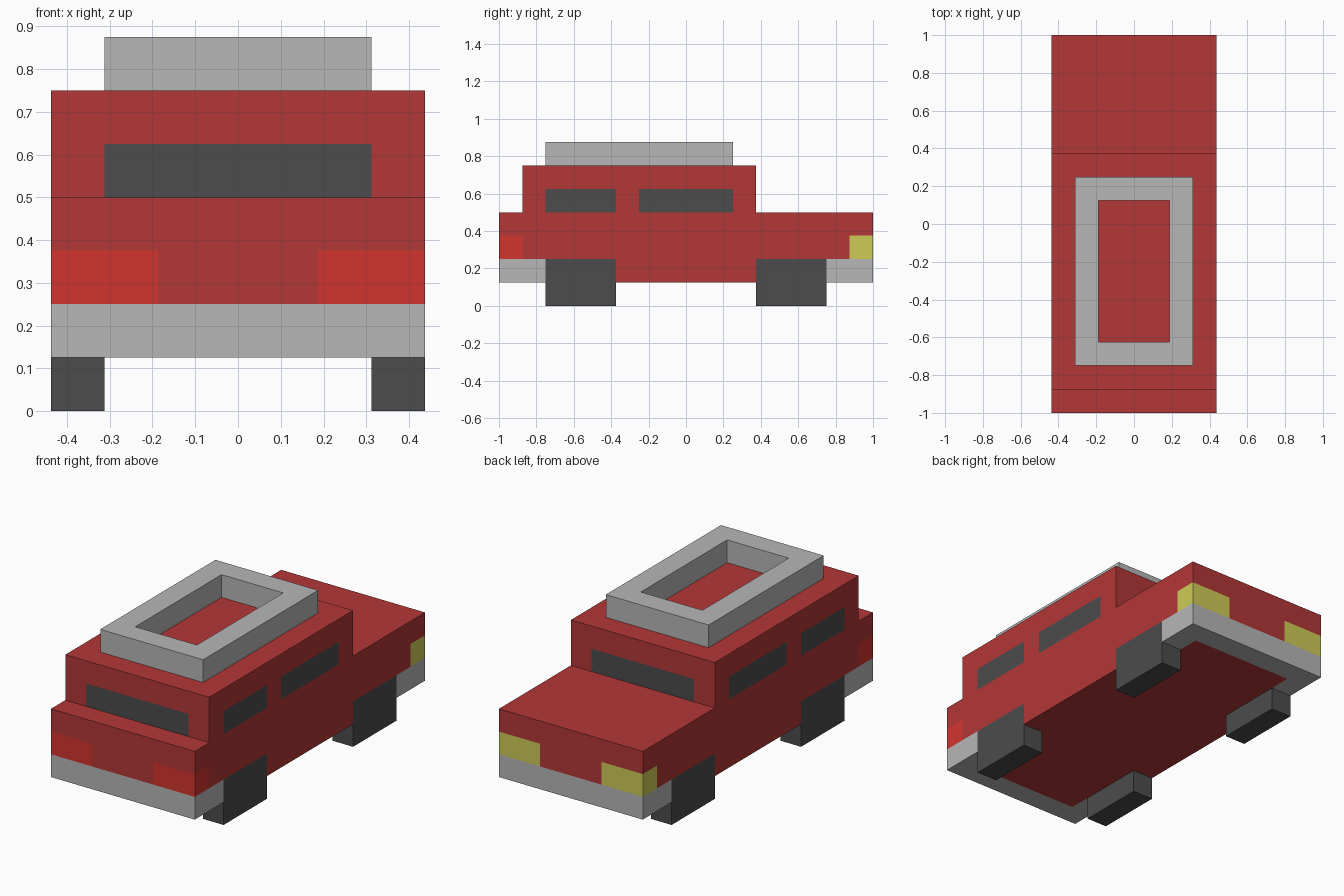
import bpy, bmesh
from mathutils import Vector

if "Cube" in bpy.data.objects:
    bpy.data.objects.remove(bpy.data.objects["Cube"])


def material(name, r, g, b):
    m = bpy.data.materials.new(name)
    lin = [((c / 255 + 0.055) / 1.055) ** 2.4 for c in (r, g, b)]
    m.diffuse_color = (*lin, 1)
    m.use_nodes = True
    m.node_tree.nodes["Principled BSDF"].inputs["Base Color"].default_value = m.diffuse_color
    return m


MATS = [material("body red", 179, 55, 55), material("metal grey", 183, 183, 183),
        material("dark rubber and glass", 76, 76, 76),
        material("tail light red", 209, 53, 46), material("headlight yellow", 207, 203, 87)]
RED, GREY, DARK, TAIL, HEAD = range(5)


def cut_box(lo, hi, xs=(), ys=(), zs=()):
    """Box between two corners, sliced at the given x, y and z positions."""
    bm = bmesh.new()
    bmesh.ops.create_cube(bm, size=1)
    lo, hi = Vector(lo), Vector(hi)
    for v in bm.verts:
        v.co = (lo + hi) / 2 + v.co * (hi - lo)
    for axis, cuts in enumerate((xs, ys, zs)):
        for c in cuts:
            co, no = Vector(), Vector()
            co[axis], no[axis] = c, 1
            bmesh.ops.bisect_plane(bm, geom=bm.verts[:] + bm.edges[:] + bm.faces[:],
                                   plane_co=co, plane_no=no)
    return bm


def remove(bm, rule):
    faces = [f for f in bm.faces if rule(f.calc_center_median(), f)]
    bmesh.ops.delete(bm, geom=faces, context='FACES')


def finish(bm, name, paint):
    for f in bm.faces:
        f.material_index = paint(f.calc_center_median())
    bm.normal_update()
    me = bpy.data.meshes.new(name)
    bm.to_mesh(me)
    bm.free()
    for m in MATS:
        me.materials.append(m)
    bpy.context.collection.objects.link(bpy.data.objects.new(name, me))


W = 0.4375

# Lower body with bumpers and lights as cut faces
def paint_body(c):
    x, y, z = abs(c.x), abs(c.y), c.z
    if z < 0.25 and y > 0.75 and (x > 0.3125 or y > 0.875):
        return GREY
    if 0.25 < z < 0.375 and y > 0.875 and x > 0.1875:
        return TAIL if c.y < 0 else HEAD
    return RED


body = cut_box((-W, -1, 0.125), (W, 1, 0.5),
               xs=(-0.3125, -0.1875, 0.1875, 0.3125),
               ys=(-0.875, -0.75, -0.375, 0.375, 0.75, 0.875), zs=(0.25, 0.375))
# Openings filled by the cabin and the wheels
remove(body, lambda c, f: c.z > 0.49 and -0.875 < c.y < 0.375)
remove(body, lambda c, f: abs(c.x) > 0.3125 and 0.375 < abs(c.y) < 0.75 and c.z < 0.25)
finish(body, "body", paint_body)


# Cabin with windows as cut faces
def paint_cabin(c):
    if c.z > 0.625:
        return RED
    if abs(c.x) > W - 0.01:
        return DARK if -0.75 < c.y < -0.375 or -0.25 < c.y < 0.25 else RED
    return DARK if abs(c.x) < 0.3125 and (c.y < -0.87 or c.y > 0.37) else RED


cabin = cut_box((-W, -0.875, 0.5), (W, 0.375, 0.75), xs=(-0.3125, 0.3125),
                ys=(-0.75, -0.375, -0.25, 0.25), zs=(0.625,))
remove(cabin, lambda c, f: c.z < 0.501)
finish(cabin, "cabin", paint_cabin)

# Roof rack: a box with its middle opened and walled
rack = cut_box((-0.3125, -0.75, 0.75), (0.3125, 0.25, 0.875),
               xs=(-0.1875, 0.1875), ys=(-0.625, 0.125))
remove(rack, lambda c, f: abs(c.x) < 0.18 and -0.62 < c.y < 0.12)
bmesh.ops.bridge_loops(rack, edges=[e for e in rack.edges if e.is_boundary])
bmesh.ops.recalc_face_normals(rack, faces=rack.faces[:])
finish(rack, "roof_rack", lambda c: GREY)

# Wheels
for end, y in (("front", -0.75), ("rear", 0.375)):
    for side, x in (("left", -W), ("right", 0.3125)):
        wheel = cut_box((x, y, 0), (x + 0.125, y + 0.375, 0.25))
        finish(wheel, f"{end}_{side}_wheel", lambda c: DARK)
